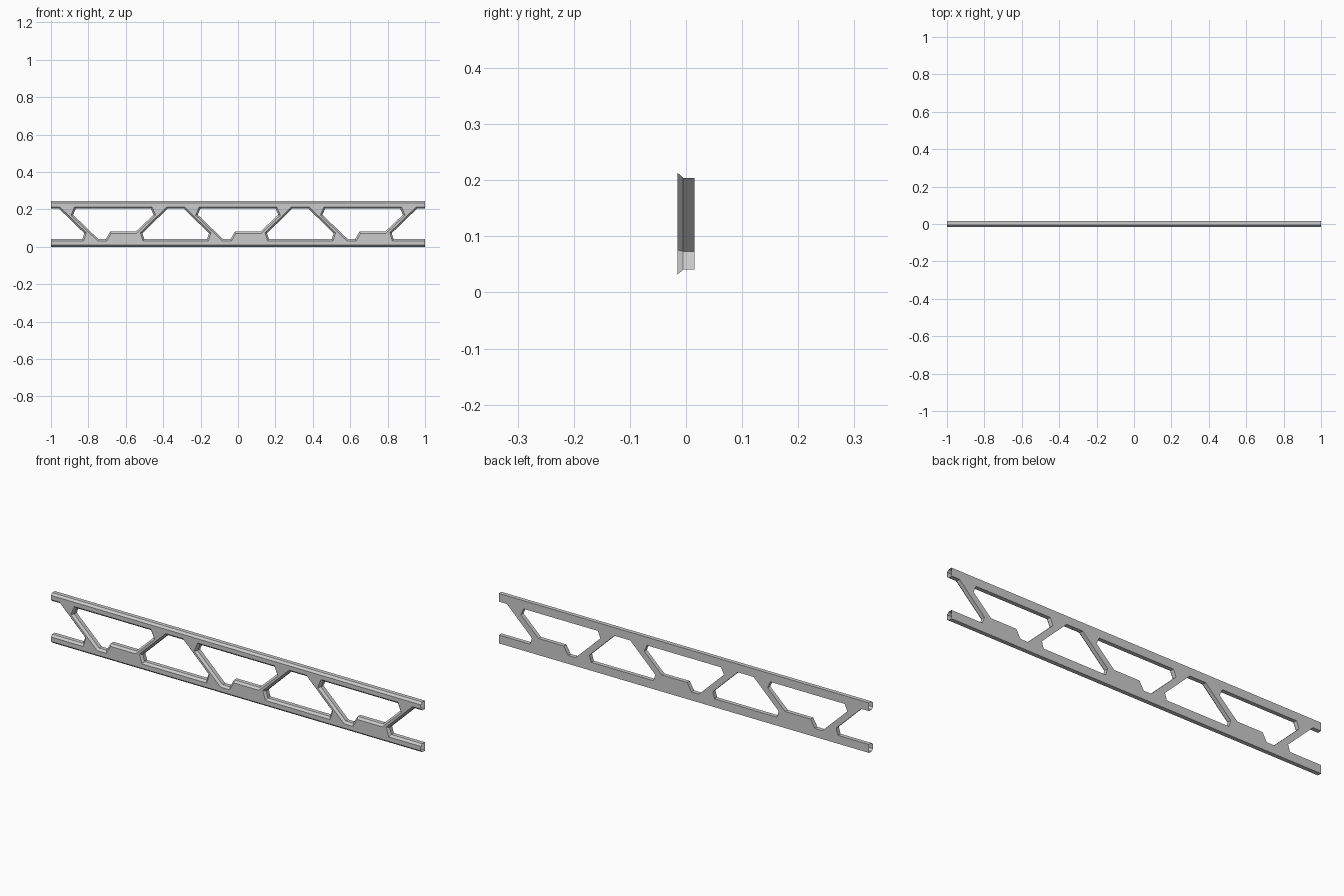
import bpy, bmesh
from mathutils import Vector, Matrix

if "Cube" in bpy.data.objects:
    bpy.data.objects.remove(bpy.data.objects["Cube"])

H, LOW, HIGH = 0.244, 0.041, 0.204      # height, chord inner edges
BACK, MID, FRONT = 0.015, -0.005, -0.015  # depth layers
BEVEL = 0.0095
P = 2 / 3                                # truss period

# half of the lower (hanging) opening: x from its centre, z
lower_half = [(0.168, LOW), (0.178, 0.073), (0.043, HIGH)]
# upper opening with gusset plate on its lower right
upper = [(-0.201, HIGH), (-0.215, 0.171), (-0.080, LOW), (-0.040, LOW),
         (-0.017, 0.081), (0.120, 0.081), (0.215, 0.171), (0.201, HIGH)]


def on_end(a, b):
    return abs(abs(a[0]) - 1) < 1e-6 and abs(a[0] - b[0]) < 1e-6


def inset(loop):
    """Move every edge into the material (left side); end edges stay put."""
    out, n = [], len(loop)
    for i in range(n):
        rows, dist = [], []
        for a, b in ((loop[i - 1], loop[i]), (loop[i], loop[(i + 1) % n])):
            d = (Vector(b) - Vector(a)).normalized()
            rows.append((-d.y, d.x))
            dist.append(0 if on_end(a, b) else BEVEL)
        out.append(tuple(Vector(loop[i]) + Matrix(rows).inverted() @ Vector(dist)))
    return out


# outer outline, counter-clockwise, notched by half an opening at each end
right = [(1 - x, z) for x, z in lower_half]
left = [(-1 + x, z) for x, z in reversed(lower_half)]
loops = [[(-1, 0), (1, 0), (1, LOW)] + right + [(1, HIGH), (1, H), (-1, H), (-1, HIGH)]
         + left + [(-1, LOW)]]
# openings, clockwise
for c in (-P, 0, P):
    loops.append([(c + x, z) for x, z in reversed(upper)])
for c in (-P / 2, P / 2):
    ring = lower_half + [(-x, z) for x, z in reversed(lower_half)]
    loops.append([(c + x, z) for x, z in reversed(ring)])

bm = bmesh.new()
front_edges, back_edges = [], []
for loop in loops:
    n = len(loop)
    layers = [[bm.verts.new((x, y, z)) for x, z in pts] for pts, y in
              ((loop, BACK), (loop, MID), (inset(loop), FRONT))]
    # side walls and front bevel; chord ends stay open
    for i in range(n):
        j = (i + 1) % n
        if not on_end(loop[i], loop[j]):
            for a, b in zip(layers, layers[1:]):
                bm.faces.new((a[i], b[i], b[j], a[j]))
    for ring, store in ((layers[0], back_edges), (layers[2], front_edges)):
        for i in range(n):
            e = bm.edges.get((ring[i], ring[(i + 1) % n]))
            store.append(e or bm.edges.new((ring[i], ring[(i + 1) % n])))

# flat front and back faces
for edges, sign in ((back_edges, 1), (front_edges, -1)):
    res = bmesh.ops.triangle_fill(bm, use_beauty=True, use_dissolve=False, edges=edges)
    for f in res["geom"]:
        if isinstance(f, bmesh.types.BMFace):
            f.normal_update()
            if f.normal.y * sign < 0:
                f.normal_flip()
bm.normal_update()

mesh = bpy.data.meshes.new("truss_panel")
bm.to_mesh(mesh)
bm.free()
bpy.context.collection.objects.link(bpy.data.objects.new("truss_panel", mesh))
